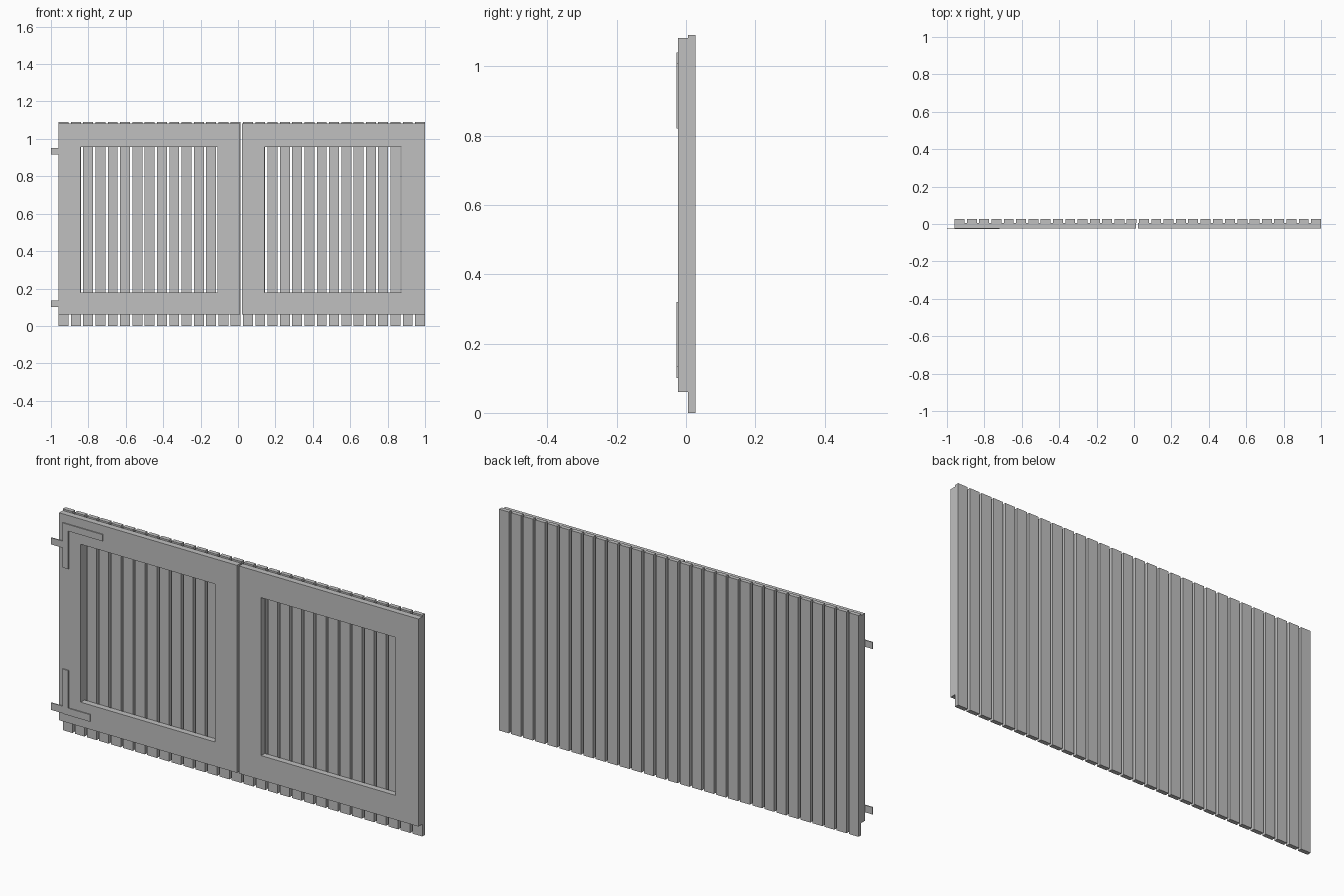
import bpy
import bmesh

cube = bpy.data.objects.get("Cube")
if cube:
    bpy.data.objects.remove(cube, do_unlink=True)

# Single grey material
grey = bpy.data.materials.new("plain_grey")
grey.use_nodes = True
GREY = (0.53, 0.53, 0.53, 1)
grey.diffuse_color = GREY
grey.node_tree.nodes["Principled BSDF"].inputs["Base Color"].default_value = GREY

SLAT_BACK, SLAT_FRONT = 0.027, 0.006
FRAME_FRONT, STRAP_FRONT = -0.023, -0.028
LEFT, RIGHT = -0.959, 1.0


def extruded(name, rings, faces, front, back):
    """Flat outline faces in the xz plane, thickened from front to back."""
    bm = bmesh.new()
    verts = [bm.verts.new((x, front, z)) for x, z in rings]
    flat = [bm.faces.new([verts[i] for i in f]) for f in faces]
    moved = bmesh.ops.extrude_face_region(bm, geom=flat, use_keep_orig=True)
    for v in moved["geom"]:
        if isinstance(v, bmesh.types.BMVert):
            v.co.y = back
    bmesh.ops.recalc_face_normals(bm, faces=bm.faces)
    mesh = bpy.data.meshes.new(name)
    bm.to_mesh(mesh)
    bm.free()
    mesh.materials.append(grey)
    obj = bpy.data.objects.new(name, mesh)
    bpy.context.collection.objects.link(obj)
    return obj


def corners(x0, x1, z0, z1):
    return [(x0, z0), (x1, z0), (x1, z1), (x0, z1)]


# Row of upright slats
COUNT, WIDTH = 30, 0.053
slats = extruded("slats", corners(LEFT, LEFT + WIDTH, 0, 1.09),
                 [range(4)], SLAT_FRONT, SLAT_BACK)
row = slats.modifiers.new("row", 'ARRAY')
row.count = COUNT
row.use_relative_offset = False
row.use_constant_offset = True
row.constant_offset_displace = ((RIGHT - LEFT - WIDTH) / (COUNT - 1), 0, 0)

# Two open frames in front of the slats
ring_faces = [(i, (i + 1) % 4, 4 + (i + 1) % 4, 4 + i) for i in range(4)]
for name, x0, x1, w0, w1 in (("right_frame", LEFT, 0.011, -0.841, -0.109),
                             ("left_frame", 0.022, RIGHT, 0.142, 0.874)):
    extruded(name, corners(x0, x1, 0.06, 1.082) + corners(w0, w1, 0.18, 0.958),
             ring_faces, FRAME_FRONT, SLAT_FRONT)

# L-shaped hinge straps
A, B = -0.938, -0.906
top_strap = [(A, 0.82), (B, 0.82), (B, 1.007), (-0.719, 1.007),
             (-0.719, 1.04), (A, 1.04)]
bottom_strap = [(A, 0.10), (-0.788, 0.10), (-0.788, 0.135), (B, 0.135),
                (B, 0.32), (A, 0.32)]
for name, outline in (("upper_hinge_strap", top_strap),
                      ("lower_hinge_strap", bottom_strap)):
    extruded(name, outline, [range(6)], STRAP_FRONT, FRAME_FRONT)

# Tabs reaching past the frame
for name, z0, z1 in (("upper_hinge_tab", 0.917, 0.95),
                     ("lower_hinge_tab", 0.102, 0.137)):
    extruded(name, corners(-1.0, A, z0, z1), [range(4)], STRAP_FRONT, FRAME_FRONT)
